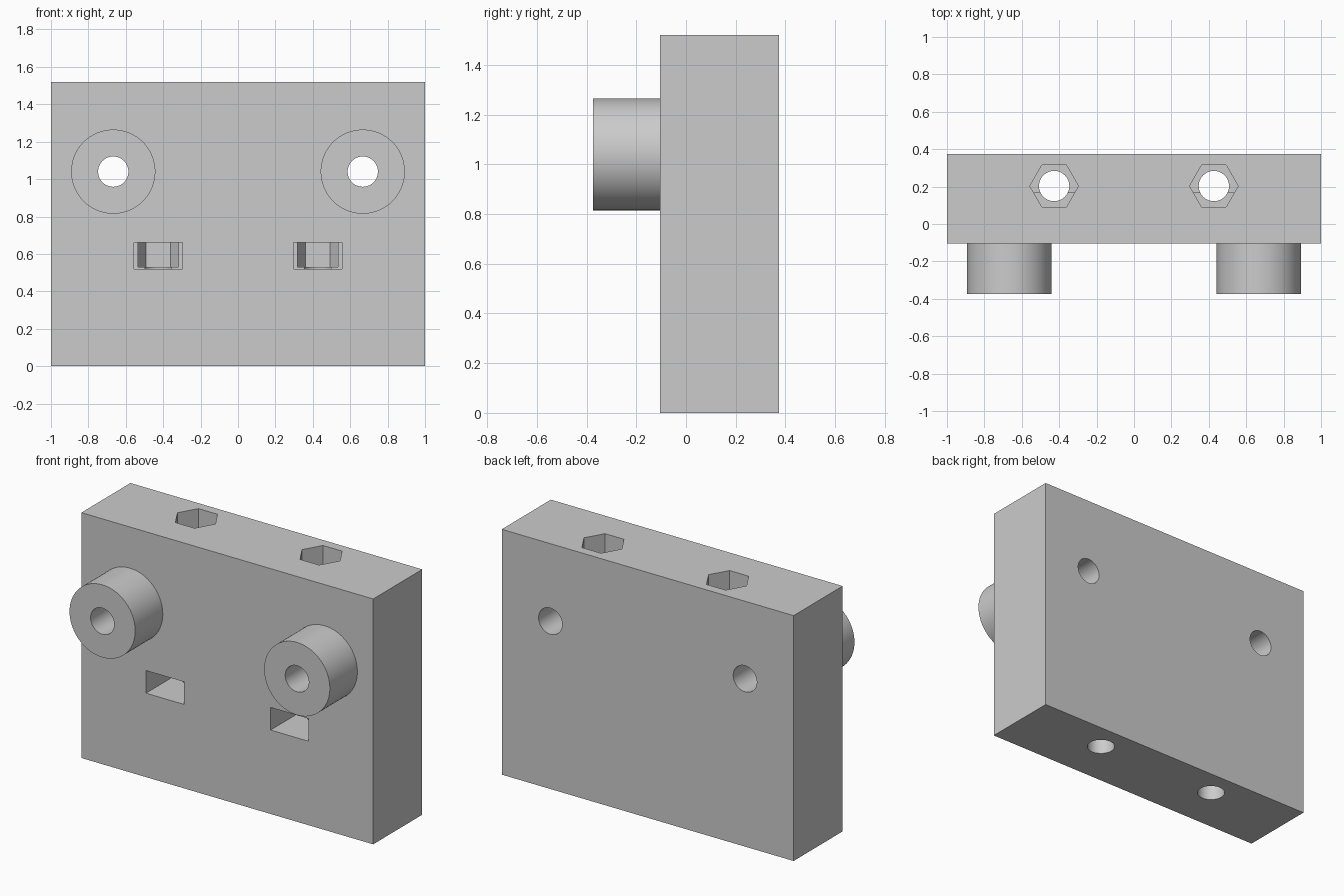
import bpy
import math

cube = bpy.data.objects.get("Cube")
if cube:
    bpy.data.objects.remove(cube, do_unlink=True)

# Main dimensions
WIDTH, HEIGHT = 2.0, 1.52
FRONT, BACK = -0.105, 0.375
BOSS_FRONT = -0.375
BOSS_X, BOSS_Z, BOSS_R = 0.667, 1.04, 0.225
BOLT_X, BOLT_Y = 0.427, 0.203
HOLE_R, NUT_R = 0.081, 0.13
SLOT_BOTTOM, SLOT_TOP, SLOT_BACK = 0.52, 0.66, 0.165
NUT_FLOOR = 0.53
OVER = 0.1

grey = bpy.data.materials.new("light_grey")
grey.use_nodes = True
colour = (0.6, 0.6, 0.6, 1)
grey.diffuse_color = colour
grey.node_tree.nodes["Principled BSDF"].inputs["Base Color"].default_value = colour


def box(name, low, high):
    centre = [(a + b) / 2 for a, b in zip(low, high)]
    bpy.ops.mesh.primitive_cube_add(size=1, location=centre)
    obj = bpy.context.object
    obj.name = name
    obj.scale = [b - a for a, b in zip(low, high)]
    bpy.ops.object.transform_apply(location=True, rotation=True, scale=True)
    obj.data.materials.append(grey)
    return obj


def prism(name, radius, start, end, along, sides=64):
    """Cylinder or prism between two points lying on the y or z axis direction."""
    centre = [(a + b) / 2 for a, b in zip(start, end)]
    turn = (math.pi / 2, 0, 0) if along == "y" else (0, 0, math.pi / 2)
    bpy.ops.mesh.primitive_cylinder_add(vertices=sides, radius=radius,
                                        depth=math.dist(start, end),
                                        location=centre, rotation=turn)
    obj = bpy.context.object
    obj.name = name
    bpy.ops.object.transform_apply(location=True, rotation=True, scale=True)
    obj.data.materials.append(grey)
    return obj


def combine(target, tool, operation):
    tool.hide_render = True
    mod = target.modifiers.new(tool.name, "BOOLEAN")
    mod.operation, mod.solver, mod.object = operation, "EXACT", tool
    bpy.ops.object.select_all(action="DESELECT")
    bpy.context.view_layer.objects.active = target
    target.select_set(True)
    bpy.ops.object.modifier_apply(modifier=mod.name)
    bpy.data.objects.remove(tool, do_unlink=True)


# Solid block
block = box("mounting_block", (-WIDTH / 2, FRONT, 0), (WIDTH / 2, BACK, HEIGHT))

for side in (-1, 1):
    bx, nx = side * BOSS_X, side * BOLT_X
    # Round boss on the front, with a hole through to the back
    combine(block, prism("boss", BOSS_R, (bx, BOSS_FRONT, BOSS_Z),
                         (bx, FRONT + OVER, BOSS_Z), "y", 96), "UNION")
    combine(block, prism("boss_hole", HOLE_R, (bx, BOSS_FRONT - OVER, BOSS_Z),
                         (bx, BACK + OVER, BOSS_Z), "y"), "DIFFERENCE")
    # Vertical bolt hole
    combine(block, prism("bolt_hole", HOLE_R, (nx, BOLT_Y, -OVER),
                         (nx, BOLT_Y, HEIGHT + OVER), "z"), "DIFFERENCE")
    # Hexagonal shaft from the top, corners pointing sideways
    combine(block, prism("hex_shaft", NUT_R, (nx, BOLT_Y, NUT_FLOOR),
                         (nx, BOLT_Y, HEIGHT + OVER), "z", 6), "DIFFERENCE")
    # Slot from the front into the shaft
    combine(block, box("nut_slot", (nx - NUT_R, FRONT - OVER, SLOT_BOTTOM),
                       (nx + NUT_R, SLOT_BACK, SLOT_TOP)), "DIFFERENCE")

bpy.ops.object.select_all(action="DESELECT")
block.select_set(True)
bpy.context.view_layer.objects.active = block
bpy.ops.object.shade_smooth_by_angle(angle=math.radians(30))
